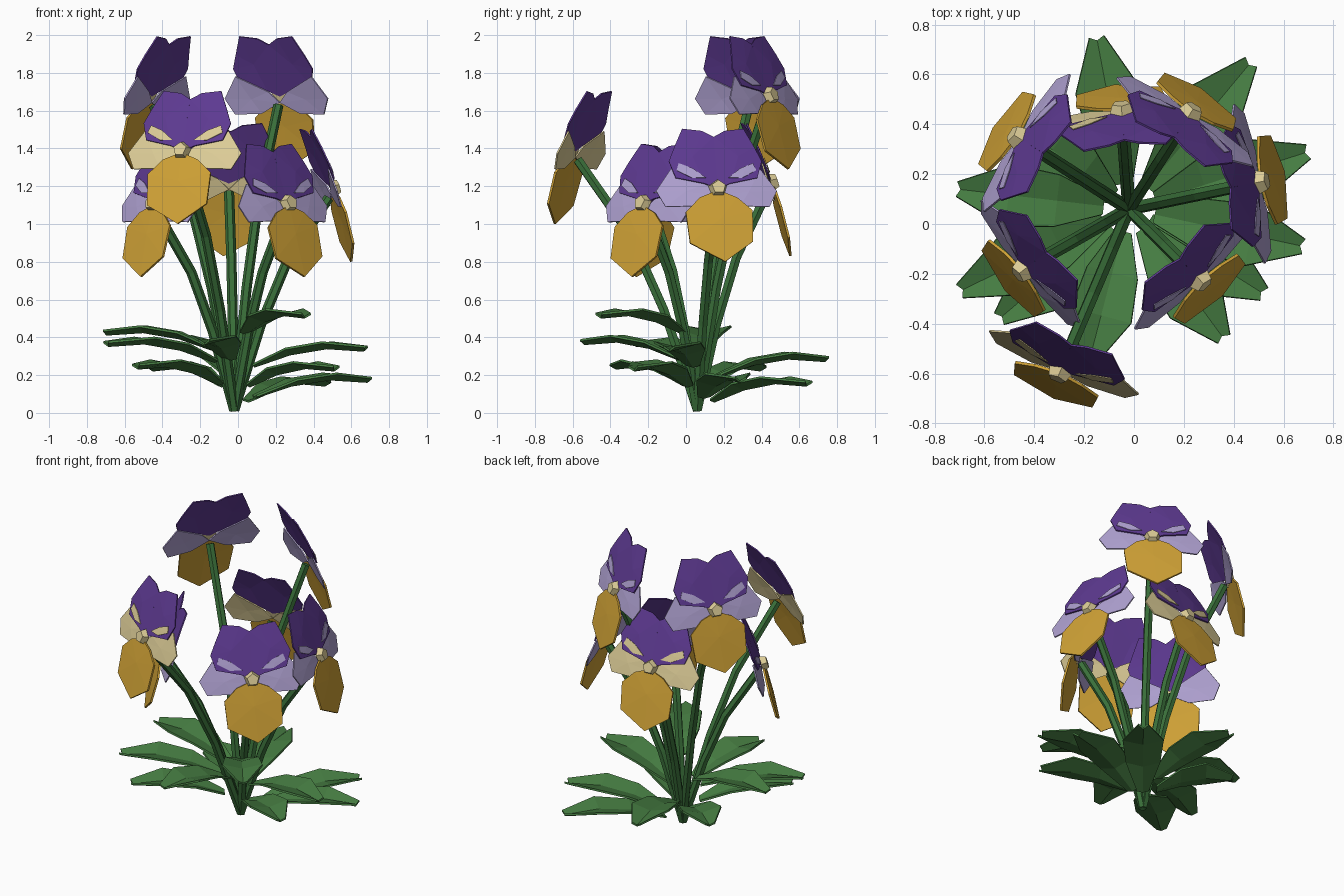
import bpy, bmesh, math
from mathutils import Vector, Matrix

if "Cube" in bpy.data.objects:
    bpy.data.objects.remove(bpy.data.objects["Cube"])


def material(name, rgb):
    m = bpy.data.materials.new(name)
    lin = [(c / 255 / 12.92 if c < 10 else ((c / 255 + 0.055) / 1.055) ** 2.4) for c in rgb]
    m.diffuse_color = (*lin, 1)
    m.use_nodes = True
    m.node_tree.nodes["Principled BSDF"].inputs["Base Color"].default_value = m.diffuse_color
    return m


PURPLE = material("purple", (94, 58, 146))
LAVENDER = material("lavender", (176, 162, 210))
CREAM = material("cream", (222, 206, 152))
YELLOW = material("golden_yellow", (208, 162, 54))
LEAF = material("leaf_green", (70, 125, 66))
STEM = material("stem_green", (58, 112, 58))


def finish(name, bm, mat, thickness=0):
    bmesh.ops.recalc_face_normals(bm, faces=bm.faces)
    me = bpy.data.meshes.new(name)
    bm.to_mesh(me)
    bm.free()
    me.materials.append(mat)
    ob = bpy.data.objects.new(name, me)
    bpy.context.collection.objects.link(ob)
    if thickness:
        mod = ob.modifiers.new("thickness", 'SOLIDIFY')
        mod.thickness = thickness
        mod.offset = 0
    return ob


def plate(name, outlines, height, frame, mat, thickness, curl=0.25):
    """Fan-shaped petals, curled back with distance from the flower centre."""
    bm = bmesh.new()

    def vert(u, v):
        return bm.verts.new(frame @ Vector((u, v, height - curl * (u * u + v * v))))
    for pts in outlines:
        n = len(pts)
        mid = vert(sum(p[0] for p in pts) / n, sum(p[1] for p in pts) / n)
        ring = [vert(*p) for p in pts]
        for i in range(n):
            bm.faces.new((mid, ring[i], ring[(i + 1) % n]))
    finish(name, bm, mat, thickness)


def both(pts):
    return [pts, [(-u, v) for u, v in reversed(pts)]]


def tube(name, path, radius, mat, sides=6):
    bm = bmesh.new()
    rings = []
    for i, p in enumerate(path):
        d = (path[min(i + 1, len(path) - 1)] - path[max(i - 1, 0)]).normalized()
        rot = Vector((0, 0, 1)).rotation_difference(d)
        rings.append([bm.verts.new(p + rot @ Vector((radius * math.cos(a), radius * math.sin(a), 0)))
                      for a in (k * math.tau / sides for k in range(sides))])
    for r0, r1 in zip(rings, rings[1:]):
        for k in range(sides):
            j = (k + 1) % sides
            bm.faces.new((r0[k], r0[j], r1[j], r1[k]))
    bm.faces.new(rings[0])
    bm.faces.new(rings[-1])
    finish(name, bm, mat)


# Petal outlines, right half where mirrored
UPPER = [(0, 0), (0.07, 0.03), (0.22, 0.065), (0.25, 0.16), (0.215, 0.24), (0.165, 0.345),
         (0.06, 0.33), (0, 0.295)]
SIDE = [(0, -0.03), (0.06, 0.03), (0.24, 0.12), (0.325, 0.0), (0.28, -0.09), (0.12, -0.09)]
LOWER = [(0, -0.01), (0.10, -0.05), (0.18, -0.12), (0.175, -0.29), (0.02, -0.40),
         (-0.165, -0.30), (-0.18, -0.13), (-0.10, -0.05)]
MARK = [(0.06, 0.06), (0.135, 0.06), (0.215, 0.105), (0.20, 0.145), (0.13, 0.115)]

ROOT = Vector((-0.02, 0.06, 0.015))
TILT = math.radians(18)


def flower(pos, azimuth, side_mat):
    a = math.radians(azimuth)
    n = Vector((math.cos(a) * math.cos(TILT), math.sin(a) * math.cos(TILT), math.sin(TILT)))
    u = Vector((-math.sin(a), math.cos(a), 0))
    v = n.cross(u)
    origin = Vector(pos) - n * 0.025
    frame = Matrix((u, v, n)).transposed().to_4x4()
    frame.translation = origin
    plate("side_petals", both(SIDE), 0, frame, side_mat, 0.008)
    plate("upper_petals", both(UPPER), 0.012, frame, PURPLE, 0.008)
    plate("lower_petal", [LOWER], 0.018, frame, YELLOW, 0.012, 0.14)
    plate("petal_markings", both(MARK), 0.02, frame, side_mat, 0.004)
    # flower centre
    bm = bmesh.new()
    bmesh.ops.create_cone(bm, cap_ends=True, segments=5, radius1=0.052, radius2=0.038, depth=0.04,
                          matrix=frame @ Matrix.Translation((0, 0, 0.03)))
    finish("flower_centre", bm, CREAM)
    # stem, bending outward near the top
    end = origin - n * 0.02 - v * 0.04
    path = []
    for h, r in ((0, 0), (0.4, 0.28), (0.7, 0.56), (1, 1)):
        p = ROOT.lerp(end, r)
        p.z = ROOT.z + (end.z - ROOT.z) * h
        path.append(p)
    tube("stem", path, 0.027, STEM)


flower((-0.30, -0.60, 1.39), 247, CREAM)
flower((-0.45, -0.19, 1.11), 218, LAVENDER)
flower((0.27, -0.23, 1.11), 314, LAVENDER)
flower((0.51, 0.17, 1.19), 11, LAVENDER)
flower((0.23, 0.45, 1.68), 57, LAVENDER)
flower((-0.05, 0.46, 1.22), 95, CREAM)
flower((-0.47, 0.35, 1.68), 148, LAVENDER)


def leaf(x, y, z):
    """Folded, arching leaf ending at the given tip."""
    out = Vector((x - ROOT.x, y - ROOT.y, 0))
    length = out.length
    out.normalize()
    side = Vector((-out.y, out.x, 0))
    bm = bmesh.new()
    rows = []
    # fraction along, half width, height below tip, fold depth
    for t, w, dz, fold in ((0.15, 0.035, -0.10, 0.01), (0.42, 0.105, -0.015, 0.03),
                           (0.70, 0.125, 0.018, 0.03), (0.98, 0.03, -0.005, 0.02)):
        c = Vector((ROOT.x, ROOT.y, z + dz)) + out * length * t
        tip = out * (0.015 if t > 0.9 else 0)
        rows.append([bm.verts.new(c + side * w + tip),
                     bm.verts.new(c - Vector((0, 0, fold))),
                     bm.verts.new(c - side * w + tip)])
    for a, b in zip(rows, rows[1:]):
        for k in (0, 1):
            bm.faces.new((a[k], a[k + 1], b[k + 1], b[k]))
    finish("leaf", bm, LEAF, 0.012)


# Leaf tips around the clump
for tip in ((0.36, -0.46, 0.53), (-0.18, -0.55, 0.39), (0.68, -0.09, 0.355), (0.70, 0.29, 0.19),
            (0.52, -0.28, 0.25), (0.47, 0.65, 0.17), (-0.15, 0.75, 0.30), (-0.71, 0.14, 0.44),
            (-0.70, -0.27, 0.38), (-0.54, -0.38, 0.26), (-0.46, 0.40, 0.25)):
    leaf(*tip)
